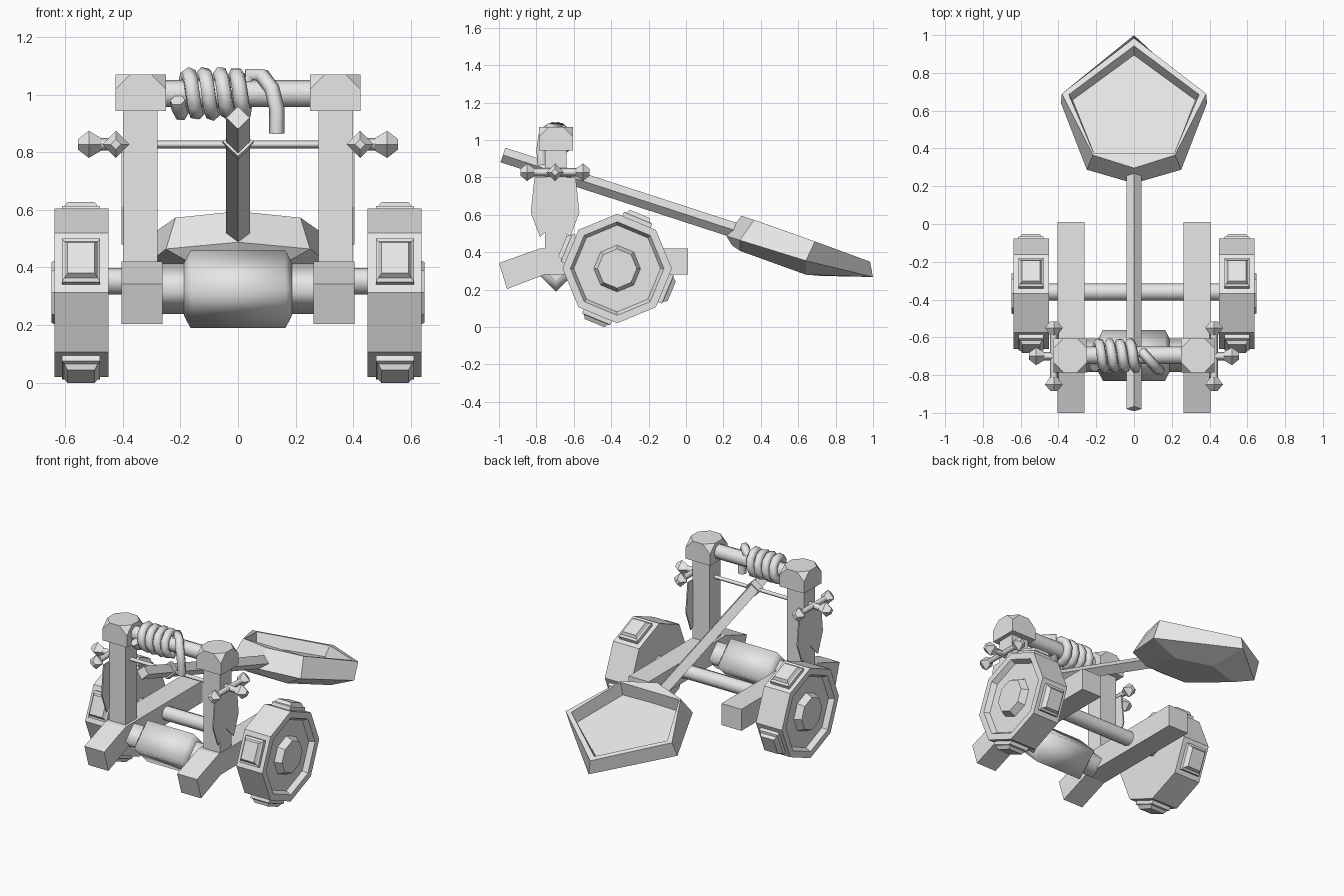
import bpy, bmesh, math
from mathutils import Vector, Matrix

if "Cube" in bpy.data.objects:
    bpy.data.objects.remove(bpy.data.objects["Cube"])

wood = bpy.data.materials.new("plain_grey")
wood.diffuse_color = (0.8, 0.8, 0.8, 1)
wood.use_nodes = True
wood.node_tree.nodes["Principled BSDF"].inputs["Base Color"].default_value = wood.diffuse_color


def make(name, verts, faces, mirror=False, smooth=()):
    """Mesh object from points and faces; 'smooth' lists smooth face indices."""
    me = bpy.data.meshes.new(name)
    me.from_pydata([tuple(v) for v in verts], [], faces)
    for i in smooth:
        me.polygons[i].use_smooth = True
    bm = bmesh.new()
    bm.from_mesh(me)
    bmesh.ops.recalc_face_normals(bm, faces=bm.faces)
    bm.to_mesh(me)
    bm.free()
    me.materials.append(wood)
    ob = bpy.data.objects.new(name, me)
    bpy.context.collection.objects.link(ob)
    if mirror:
        ob.modifiers.new("mirror", 'MIRROR').use_mirror_merge = False
    return ob


def loft(name, rings, mirror=False, smooth=False):
    """Skin equal-length closed rings and cap both ends."""
    n = len(rings[0])
    verts = [v for r in rings for v in r]
    faces = [(k * n + i, k * n + (i + 1) % n, (k + 1) * n + (i + 1) % n, (k + 1) * n + i)
             for k in range(len(rings) - 1) for i in range(n)]
    count = len(faces)
    faces += [tuple(range(n)), tuple(range(len(verts) - n, len(verts)))]
    return make(name, verts, faces, mirror, range(count) if smooth else ())


def lathe(name, axis, centre, profile, sides=4, mirror=False, smooth=False, matrix=None):
    """Turn a (position, radius) profile around the x or y axis."""
    rings = []
    for p, r in profile:
        ring = []
        for i in range(sides):
            a = 2 * math.pi * i / sides
            c, s = r * math.cos(a), r * math.sin(a)
            v = Vector((p, c, s) if axis == 'x' else (c, p, s)) + Vector(centre)
            ring.append(matrix @ v if matrix else v)
        rings.append(ring)
    return loft(name, rings, mirror, smooth)


def extrude_x(name, outline, x0, x1, mirror=True):
    """Side outline of (y, z) points given thickness along x."""
    return loft(name, [[(x, y, z) for y, z in outline] for x in (x0, x1)], mirror)


def box_outline(y0, y1, z0, z1):
    return [(y0, z0), (y1, z0), (y1, z1), (y0, z1)]


# Bent side beams and upright posts
extrude_x("side_beam", [(-1, .342), (-.957, .203), (-.755, .28), (.01, .28),
                        (.01, .42), (-.78, .42)], .262, .405)
extrude_x("post", box_outline(-.755, -.64, .40, .96), .28, .40)

# Post caps with cut top corners
cap = extrude_x("post_cap", box_outline(-.785, -.605, .943, 1.07), .25, .426)
bm = bmesh.new()
bm.from_mesh(cap.data)
bmesh.ops.bevel(bm, geom=[v for v in bm.verts if v.co.z > 1], offset=.052,
                segments=1, affect='VERTICES')
bm.to_mesh(cap.data)
bm.free()

# Ragged plates hanging on the outside of the posts
extrude_x("hanging_plate", [(-.81, .80), (-.83, .61), (-.78, .48), (-.70, .56),
                            (-.62, .48), (-.57, .61), (-.59, .80)], .396, .404)

# Wheels with recessed face and raised hub
WY, WZ = -.368, .3125
lathe("wheel", 'x', (0, WY, WZ), [(.45, .2925), (.637, .2925), (.637, .25), (.605, .232),
                                  (.605, .125), (.648, .105)], 8, True)
# Stepped studs on every second rim face
for k in range(4):
    a = math.radians(67.5 + 90 * k)
    out = Vector((0, math.cos(a), math.sin(a)))
    tan = Vector((0, -math.sin(a), math.cos(a)))
    hub = Vector((.545, WY, WZ))
    rings = []
    for d, hx, ht in ((.255, .066, .082), (.292, .066, .082), (.297, .058, .068), (.316, .047, .058)):
        rings.append([hub + out * d + tan * ht * j + Vector((hx * i, 0, 0))
                      for i, j in ((-1, -1), (1, -1), (1, 1), (-1, 1))])
    loft("wheel_stud", rings, True)

# Axle, winch drum and top crossbar
lathe("axle", 'x', (0, -.36, .352), [(-.46, .046), (.46, .046)], 8, smooth=True)
lathe("winch_spindle", 'x', (0, -.695, .326), [(-.27, .088), (.27, .088)], smooth=True)
lathe("winch_drum", 'x', (0, -.695, .324),
      [(-.188, .09), (-.165, .135), (.165, .135), (.188, .09)], smooth=True)
lathe("top_crossbar", 'x', (0, -.695, 1.003), [(-.27, .047), (.27, .047)], 8, smooth=True)

# Pivot rod and its cross handles with knobbed ends
PY, PZ = -.70, .827
lathe("pivot_rod", 'x', (0, PY, PZ), [(-.41, .0135), (.41, .0135)], smooth=True)
lathe("handle_stub", 'x', (0, PY, PZ), [(.39, .022), (.49, .022)], mirror=True, smooth=True)
lathe("handle_bar", 'y', (.424, PY, PZ), [(-.14, .022), (.14, .022)], mirror=True, smooth=True)
lathe("stub_knob", 'x', (0, PY, PZ), [(.472, .02), (.518, .047), (.556, .018)], mirror=True)
for s in (-1, 1):
    lathe("bar_knob", 'y', (.424, PY, PZ),
          [(s * .11, .02), (s * .15, .047), (s * .185, .018)], mirror=True)

# Throwing arm, tilted down towards the back
TILT = Matrix.Rotation(math.radians(-18), 4, 'X')
AXIS = (0, 0, .572)
lathe("throwing_arm", 'y', AXIS, [(-1.215, .041), (.12, .041)], matrix=TILT)
lathe("arm_collar", 'y', AXIS, [(-.945, .053), (-.905, .053)], matrix=TILT)


# Scoop: rings run front centre, front corner, side corner, tip and back round
def scoop_ring(front, near, wide, tip):
    pts = [(0, *front), near, wide, (0, *tip)]
    pts += [(-x, s, t) for x, s, t in (wide, near)]
    return [TILT @ Vector(p) for p in pts]


loft("scoop", [
    scoop_ring((.10, .49), (.15, .15, .476), (.22, .523, .464), (.60, .482)),
    scoop_ring((.054, .53), (.25, .13, .53), (.387, .50, .535), (.868, .563)),
    scoop_ring((.098, .657), (.217, .17, .657), (.382, .515, .648), (.828, .636)),
    scoop_ring((.178, .657), (.212, .178, .657), (.345, .51, .648), (.785, .636)),
    scoop_ring((.185, .57), (.205, .19, .57), (.325, .505, .57), (.755, .57)),
])

# Rope wound round the crossbar with a loose hanging end
path = []
for i in range(41):
    u = i / 40
    a = math.radians(200 + 1500 * u)
    r = .068
    path.append((-.21 + .23 * u, -.697 + r * math.cos(a), 1.003 + r * math.sin(a)))
path += [(.045, -.68, 1.07), (.085, -.725, 1.065), (.118, -.765, 1.02),
         (.135, -.775, .95), (.135, -.77, .865)]
curve = bpy.data.curves.new("rope", 'CURVE')
curve.dimensions = '3D'
curve.bevel_depth = .027
curve.bevel_resolution = 1
curve.use_fill_caps = True
sp = curve.splines.new('POLY')
sp.points.add(len(path) - 1)
for p, co in zip(sp.points, path):
    p.co = (*co, 1)
sp.use_smooth = True
curve.materials.append(wood)
rope = bpy.data.objects.new("rope", curve)
bpy.context.collection.objects.link(rope)
